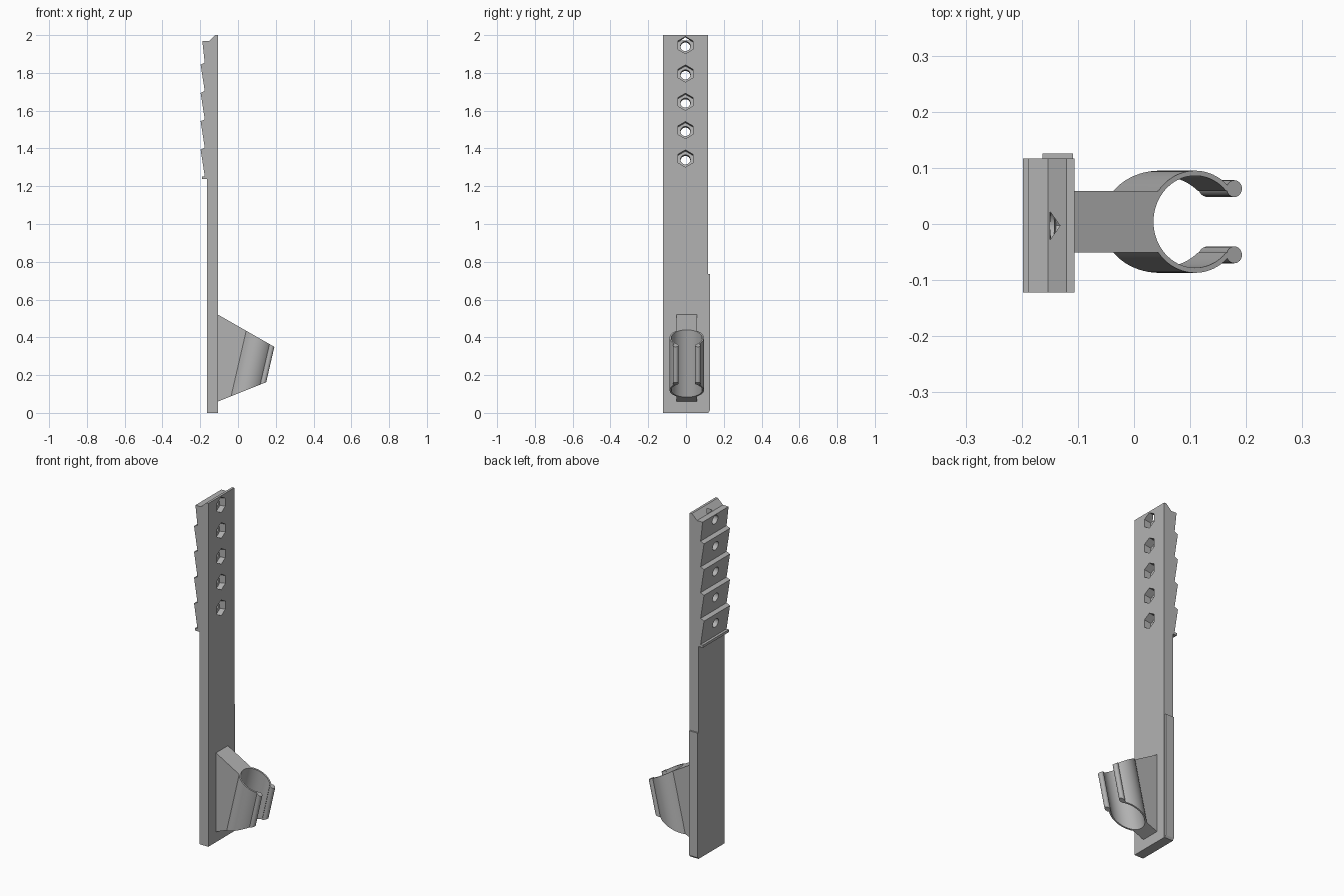
import bpy, bmesh
from math import sin, cos, tan, pi, radians, asin, sqrt
from mathutils import Matrix

cube = bpy.data.objects.get("Cube")
if cube:
    bpy.data.objects.remove(cube)

grey = bpy.data.materials.new("mid grey")
grey.use_nodes = True
grey.diffuse_color = (0.45, 0.45, 0.45, 1)
grey.node_tree.nodes["Principled BSDF"].inputs["Base Color"].default_value = (0.45, 0.45, 0.45, 1)


def make(name, bm):
    bmesh.ops.recalc_face_normals(bm, faces=bm.faces)
    mesh = bpy.data.meshes.new(name)
    bm.to_mesh(mesh)
    bm.free()
    mesh.materials.append(grey)
    ob = bpy.data.objects.new(name, mesh)
    bpy.context.collection.objects.link(ob)
    return ob


def loft(name, first, second):
    """Solid between two matching outlines."""
    bm = bmesh.new()
    a = [bm.verts.new(p) for p in first]
    b = [bm.verts.new(p) for p in second]
    bm.faces.new(a)
    bm.faces.new(b)
    n = len(a)
    for i in range(n):
        j = (i + 1) % n
        bm.faces.new((a[i], a[j], b[j], b[i]))
    return make(name, bm)


def across(name, outline, y0, y1):
    return loft(name, [(x, y0, z) for x, z in outline], [(x, y1, z) for x, z in outline])


def smooth(ob):
    bpy.ops.object.select_all(action="DESELECT")
    ob.select_set(True)
    bpy.context.view_layer.objects.active = ob
    bpy.ops.object.shade_smooth_by_angle(angle=radians(30))


# Long plate with a ratchet of sloping teeth down the back of its upper end
FRONT, BACK = -0.106, -0.164
outline = [(FRONT, 0), (FRONT, 2), (-0.12, 2), (-0.153, 1.968), (-0.189, 1.968)]
for k in range(4):
    z = 1.85 - 0.15 * k
    outline += [(-0.176, z + 0.004), (-0.198, z - 0.006)]
outline += [(-0.176, 1.252), (-0.191, 1.252), (-0.191, 1.237), (BACK, 1.237), (BACK, 0)]
plate = across("plate", outline, -0.122, 0.117)

# Tilted bolt holes with hexagonal nut pockets
tilt = radians(8.5)


def cutter(bm, sides, radius, start, depth, z):
    place = (Matrix.Translation((FRONT, -0.003, z)) @ Matrix.Rotation(pi / 2 - tilt, 4, "Y")
             @ Matrix.Translation((0, 0, start - depth / 2)) @ Matrix.Rotation(pi / 2, 4, "Z"))
    bmesh.ops.create_cone(bm, cap_ends=True, segments=sides, radius1=radius, radius2=radius,
                          depth=depth, matrix=place)


for label, sides, radius, start, depth in (("nut_pocket", 6, 0.045, 0.04, 0.08),
                                           ("bolt_hole", 24, 0.026, 0.06, 0.3)):
    bm = bmesh.new()
    for k in range(5):
        cutter(bm, sides, radius, start, depth, 1.947 - 0.15 * k)
    tool = make(label + "_cutter", bm)
    cut = plate.modifiers.new(label, "BOOLEAN")
    cut.operation, cut.solver, cut.object = "DIFFERENCE", "EXACT", tool
    bpy.context.view_layer.objects.active = plate
    bpy.ops.object.modifier_apply(modifier=cut.name)
    bpy.data.objects.remove(tool)
smooth(plate)

# Thin raised strip on the lower side edge, chamfered at its ends
strip = [(0.11, 0), (0.118, 0), (0.126, 0.012), (0.126, 0.735), (0.11, 0.735)]
loft("side_strip", [(-0.163, y, z) for y, z in strip], [(-0.109, y, z) for y, z in strip])

# Leaning clip: outlines run along a tilted axis between two sloping planes
LEAN = tan(radians(13))
MID_Y, CX, CZ = 0.004, 0.109, 0.397


def top_z(x):
    return 0.52 - 0.571 * (x - FRONT)


def low_z(x):
    return 0.06 + 0.4 * (x - FRONT)


def ends(s, y):
    """Points where the leaning line at offset s meets the two planes."""
    x0 = CX + s / cos(radians(13))
    t = (top_z(x0) - CZ) / (1 + 0.571 * LEAN)
    b = (low_z(x0) - CZ) / (1 - 0.4 * LEAN)
    return ((x0 + LEAN * t, y + MID_Y, CZ + t), (x0 + LEAN * b, y + MID_Y, CZ + b))


def leaning(name, points, root=()):
    pairs = [ends(s, y) for s, y in points]
    pairs += [((x, y + MID_Y, top_z(x)), (x, y + MID_Y, low_z(x))) for x, y in root]
    ob = loft(name, [p[0] for p in pairs], [p[1] for p in pairs])
    smooth(ob)


def arc(r, a0, a1, n, cx=0, cy=0):
    return [(cx + r * cos(a0 + (a1 - a0) * i / n), cy + r * sin(a0 + (a1 - a0) * i / n))
            for i in range(n + 1)]


R_OUT, R_IN, STEM = 0.091, 0.082, 0.055
mouth = radians(42)
join = pi - asin(STEM / R_OUT)
outer_a = arc(R_OUT, join, mouth, 24)
inner = arc(R_IN, mouth, 2 * pi - mouth, 56)
outer_b = arc(R_OUT, 2 * pi - mouth, 2 * pi - join, 24)
leaning("clip_and_stem", outer_a + inner + outer_b, [(-0.11, -STEM), (-0.11, STEM)])

# Rounded beads on the two lips of the clip
for side, label in ((1, "left"), (-1, "right")):
    bead = arc(0.015, 0, 2 * pi, 24, 0.077, side * 0.059)[:-1]
    leaning("lip_bead_" + label, bead)
